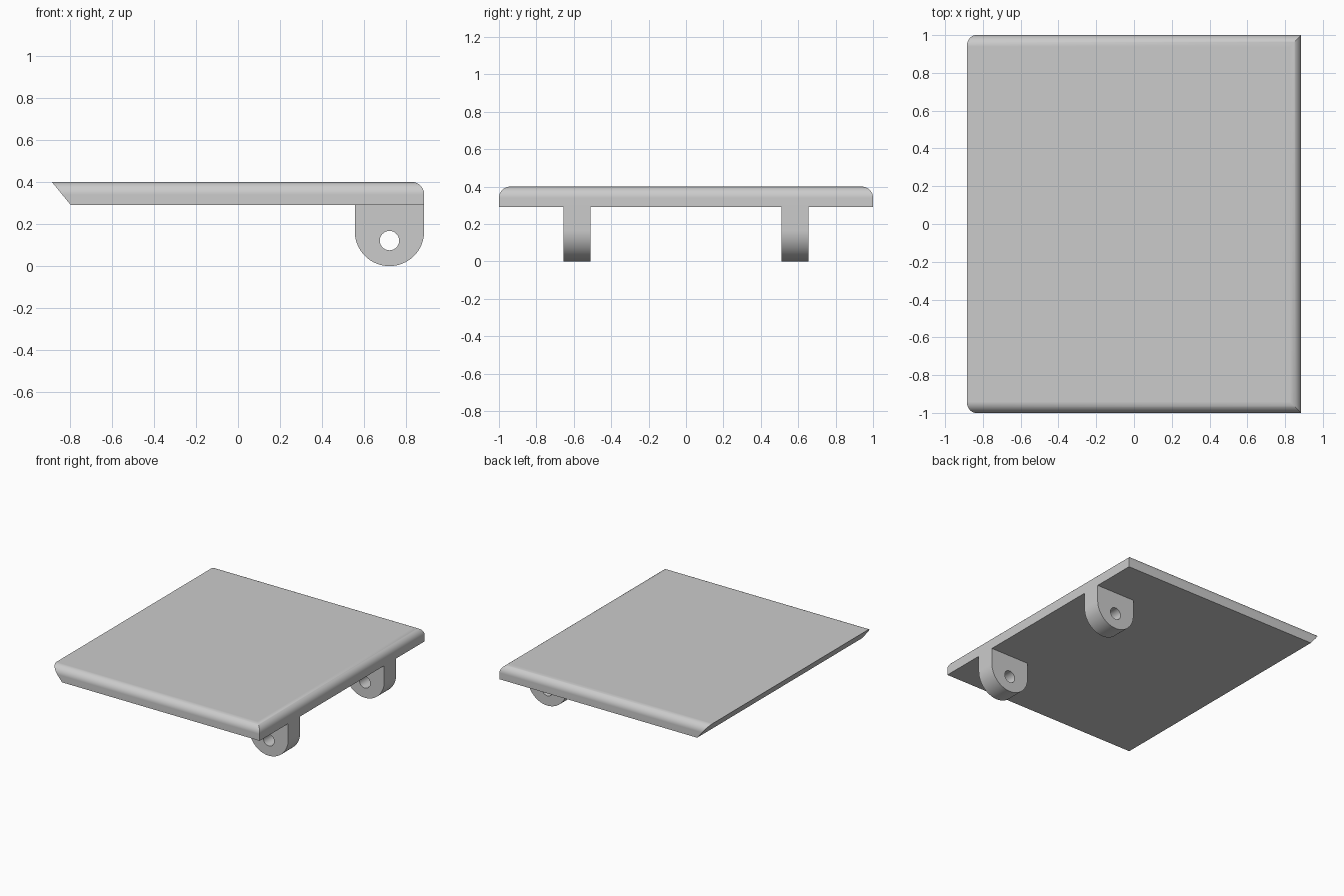
import bpy, bmesh
from math import sin, cos, pi

# Remove the default cube
cube = bpy.data.objects.get("Cube")
if cube:
    bpy.data.objects.remove(cube, do_unlink=True)

# Single plain material
grey = bpy.data.materials.new("light_grey")
grey.use_nodes = True
colour = (0.6, 0.6, 0.6, 1)
grey.diffuse_color = colour
grey.node_tree.nodes["Principled BSDF"].inputs["Base Color"].default_value = colour

HALF_X, HALF_Y = 0.885, 1.0
BOTTOM, TOP = 0.29, 0.40
FILLET, SLANT = 0.06, 0.09


def finish(name, bm):
    """Turn a bmesh into a smooth-shaded object with crisp edges."""
    bmesh.ops.recalc_face_normals(bm, faces=bm.faces)
    mesh = bpy.data.meshes.new(name)
    bm.to_mesh(mesh)
    bm.free()
    mesh.materials.append(grey)
    obj = bpy.data.objects.new(name, mesh)
    bpy.context.collection.objects.link(obj)
    bpy.ops.object.select_all(action='DESELECT')
    obj.select_set(True)
    bpy.context.view_layer.objects.active = obj
    bpy.ops.object.shade_smooth_by_angle(angle=pi / 6)
    weighted = obj.modifiers.new("even_shading", 'WEIGHTED_NORMAL')
    weighted.keep_sharp = True
    return obj


def build_plate():
    """Loft rectangles upward: three filleted sides, one undercut end."""
    steps = 12
    levels = [(BOTTOM, 0)]
    for i in range(steps + 1):
        a = pi / 2 * i / steps
        levels.append((TOP - FILLET + FILLET * sin(a), FILLET * (1 - cos(a))))
    bm = bmesh.new()
    rings = []
    for z, inset in levels:
        left = -HALF_X + SLANT * (TOP - z) / (TOP - BOTTOM)
        right, y = HALF_X - inset, HALF_Y - inset
        corners = [(left, -y), (right, -y), (right, y), (left, y)]
        rings.append([bm.verts.new((cx, cy, z)) for cx, cy in corners])
    for low, high in zip(rings, rings[1:]):
        for i in range(4):
            j = (i + 1) % 4
            bm.faces.new((low[i], low[j], high[j], high[i]))
    bm.faces.new(rings[0])
    bm.faces.new(rings[-1])
    # The undercut end is one flat face
    end = [f for f in bm.faces if f.normal.x < -0.5 or
           all(v in [r[k] for r in rings for k in (0, 3)] for v in f.verts)]
    bmesh.ops.dissolve_faces(bm, faces=end)
    finish("plate", bm)


def build_lug(name, y_start, depth):
    """Round-ended hinge lug with a pin hole."""
    radius, hole = 0.165, 0.046
    centre, hole_z = HALF_X - radius, 0.121
    arc, sides = 32, 40
    outline = [(centre + radius, BOTTOM), (centre - radius, BOTTOM)]
    outline += [(centre - radius * cos(pi * i / arc),
                 radius - radius * sin(pi * i / arc)) for i in range(arc + 1)]
    bore = [(centre + hole * cos(2 * pi * i / sides),
             hole_z + hole * sin(2 * pi * i / sides)) for i in range(sides)]
    bm = bmesh.new()
    for loop in (outline, bore):
        verts = [bm.verts.new((x, y_start, z)) for x, z in loop]
        for a, b in zip(verts, verts[1:] + verts[:1]):
            bm.edges.new((a, b))
    bmesh.ops.triangle_fill(bm, use_beauty=True, use_dissolve=False,
                            edges=bm.edges[:], normal=(0, -1, 0))
    out = bmesh.ops.extrude_face_region(bm, geom=bm.faces[:], use_keep_orig=True)
    moved = [g for g in out["geom"] if isinstance(g, bmesh.types.BMVert)]
    bmesh.ops.translate(bm, verts=moved, vec=(0, depth, 0))
    finish(name, bm)


INNER, THICK = 0.51, 0.145
build_plate()
build_lug("front_hinge_lug", -INNER - THICK, THICK)
build_lug("back_hinge_lug", INNER, THICK)
